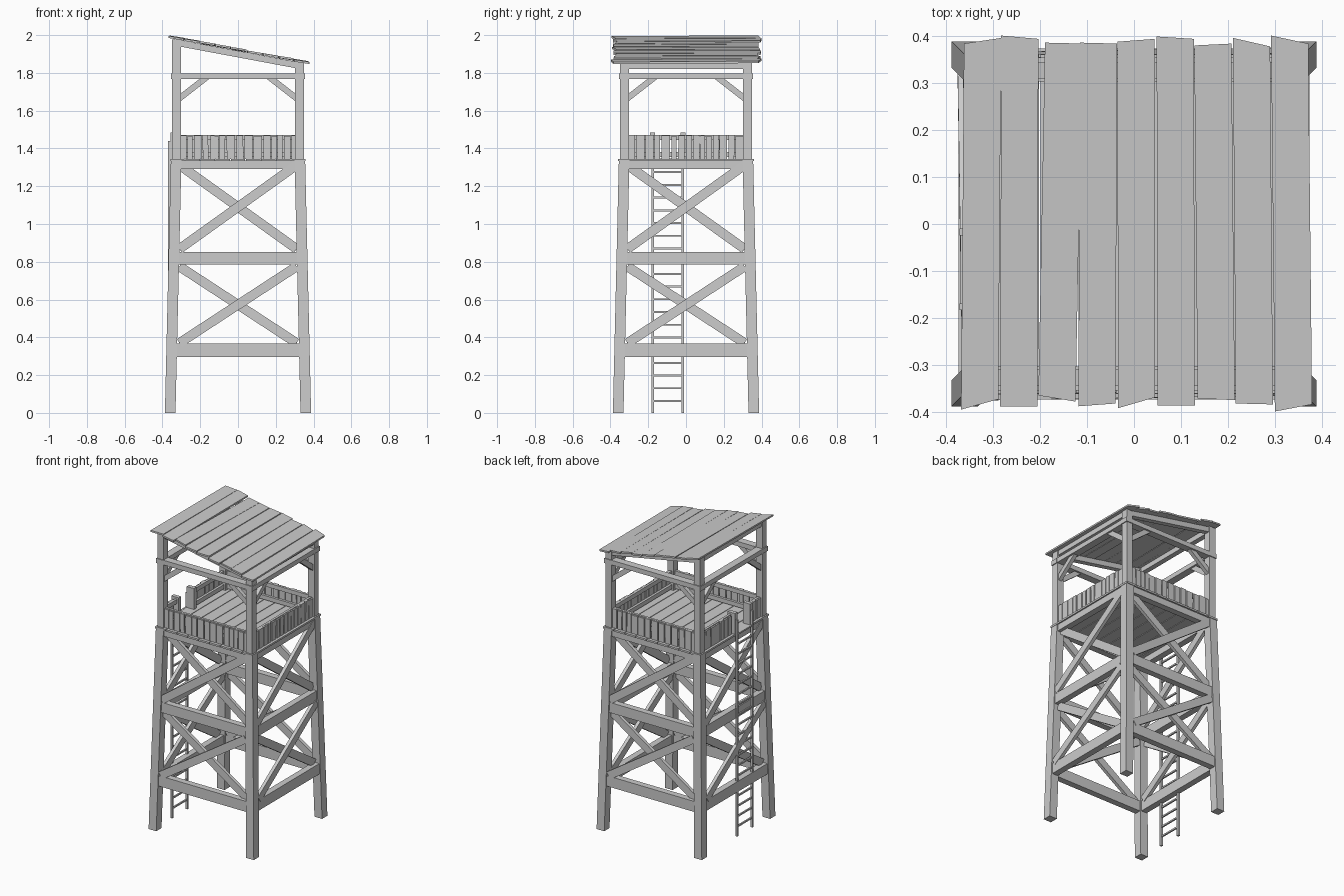
import bpy, bmesh, math, random
from mathutils import Vector, Matrix

if "Cube" in bpy.data.objects:
    bpy.data.objects.remove(bpy.data.objects["Cube"])

random.seed(4)
DECK = 1.345


def turn(k):
    return Matrix.Rotation(k * math.pi / 2, 4, 'Z')


def beam(bm, p, q, w, d, n=(0, -1, 0), m=Matrix()):
    """Box from p to q, thickness d along n, width w across."""
    p, q, n = Vector(p), Vector(q), Vector(n)
    a = (q - p).normalized()
    n = (n - a * n.dot(a)).normalized()
    s = n.cross(a)
    rot = Matrix((s, n, a)).transposed().to_4x4()
    size = Matrix.Diagonal((w, d, (q - p).length, 1))
    bmesh.ops.create_cube(bm, size=1, matrix=m @ Matrix.Translation((p + q) / 2) @ rot @ size)


def slab(bm, top, thick):
    """Four-cornered board given by its top corners."""
    t = [bm.verts.new(v) for v in top]
    b = [bm.verts.new((v[0], v[1], v[2] - thick)) for v in top]
    bm.faces.new(t)
    bm.faces.new(b[::-1])
    for i in range(4):
        j = (i + 1) % 4
        bm.faces.new((t[i], b[i], b[j], t[j]))


def finish(name, bm):
    bmesh.ops.recalc_face_normals(bm, faces=bm.faces)
    me = bpy.data.meshes.new(name)
    bm.to_mesh(me)
    bm.free()
    bpy.context.collection.objects.link(bpy.data.objects.new(name, me))


def leg_at(z):
    return 0.359 - 0.0235 * z


def roof_z(x):
    return 1.998 - 0.187 * (x + 0.367)


# Leaning legs
bm = bmesh.new()
for sx in (-1, 1):
    for sy in (-1, 1):
        for v in bmesh.ops.create_cube(bm, size=1)['verts']:
            z = 1.335 if v.co.z > 0 else 0
            v.co = (sx * leg_at(z) + v.co.x * 0.056, sy * leg_at(z) + v.co.y * 0.056, z)
finish("legs", bm)

# Horizontal beams between the legs
bm = bmesh.new()
for k in range(4):
    for z, h in ((0.332, 0.07), (0.819, 0.068), (1.313, 0.046)):
        c = leg_at(z)
        beam(bm, (-c, -c, z), (c, -c, z), h, 0.042, m=turn(k))
finish("leg_beams", bm)

# Cross braces
bm = bmesh.new()
for k in range(4):
    for lo, hi in ((0.37, 0.775), (0.868, 1.312)):
        for s in (1, -1):
            beam(bm, (-0.31 * s, -leg_at(lo) - 0.013 * s, lo),
                 (0.31 * s, -leg_at(hi) - 0.013 * s, hi), 0.05, 0.022, m=turn(k))
finish("cross_braces", bm)

# Deck boards
bm = bmesh.new()
n, w = 9, 0.72 / 9
for i in range(n):
    x = -0.36 + w * (i + 0.5)
    beam(bm, (x, -0.36, DECK - 0.006), (x, 0.36, DECK - 0.006), w - 0.004, 0.012, (0, 0, 1))
finish("deck_boards", bm)

# Upper corner posts
bm = bmesh.new()
for sx in (-1, 1):
    for y in (-0.326, 0.326):
        x = sx * 0.326
        beam(bm, (x, y, 1.335), (x, y, roof_z(x) - 0.014), 0.046, 0.046)
finish("upper_posts", bm)

# Railing planks and rails, with a gap for the ladder on the left
bm = bmesh.new()
rails = bmesh.new()
for k in range(4):
    x = -0.303
    while x < 0.285:
        w = min(random.uniform(0.026, 0.046), 0.303 - x)
        if not (k == 3 and x + w > 0.022 and x < 0.17):
            c = x + w / 2
            t = random.uniform(-0.002, 0.002)
            beam(bm, (c, -0.336, DECK), (c + t, -0.336, 1.472 - random.uniform(0, 0.006)),
                 w, 0.01, m=turn(k))
        x += w + random.uniform(0.003, 0.01)
    spans = ((-0.31, 0.02), (0.17, 0.31)) if k == 3 else ((-0.31, 0.31),)
    for a, b in spans:
        for z in (1.368, 1.458):
            beam(rails, (a, -0.323, z), (b, -0.323, z), 0.028, 0.016, m=turn(k))
finish("railing_planks", bm)
finish("railing_rails", rails)

# Boards flanking the ladder opening
bm = bmesh.new()
for y in (-0.177, -0.015):
    beam(bm, (-0.331, y, DECK), (-0.331, y, 1.484), 0.054, 0.026)
finish("entrance_boards", bm)

# Ladder
bm = bmesh.new()
for y in (-0.176, -0.017):
    beam(bm, (-0.363, y, 0), (-0.363, y, 1.44), 0.014, 0.014)
for i in range(20):
    z = 0.063 + i * 0.0673
    beam(bm, (-0.363, -0.176, z), (-0.363, -0.017, z), 0.01, 0.01, (0, 0, 1))
finish("ladder", bm)

# Upper tie beams with corner braces
bm = bmesh.new()
braces = bmesh.new()
for k in range(4):
    beam(bm, (-0.355, -0.328, 1.782), (0.355, -0.328, 1.782), 0.031, 0.05, m=turn(k))
    for s in (-1, 1):
        beam(braces, (s * 0.318, -0.328, 1.659), (s * 0.165, -0.328, 1.778), 0.032, 0.026, m=turn(k))
finish("tie_beams", bm)
finish("corner_braces", braces)

# Roof rafters and end purlins
bm = bmesh.new()
for y in (-0.326, 0.326):
    beam(bm, (-0.34, y, roof_z(-0.34) - 0.03), (0.345, y, roof_z(0.345) - 0.03), 0.034, 0.034)
for x in (-0.326, 0.326):
    beam(bm, (x, -0.335, roof_z(x) - 0.03), (x, 0.335, roof_z(x) - 0.03), 0.034, 0.034, (1, 0, 0))
finish("roof_frame", bm)

# Uneven roof boards: back x, front x, then end offsets back-left, back-right, front-right, front-left
boards = (
    (-.361, -.367, .383, .395, -.372, -.394), (-.282, -.284, .400, .393, -.387, -.387),
    (-.189, -.203, .385, .383, -.377, -.364), (-.115, -.118, .385, .383, -.381, -.387),
    (-.035, -.034, .387, .393, -.368, -.391), (.048, .050, .398, .393, -.385, -.385),
    (.128, .135, .379, .383, -.374, -.370), (.210, .216, .395, .377, -.383, -.381),
    (.291, .299, .400, .383, -.383, -.398))
bm = bmesh.new()
for xb, xf, bl, br, fr, fl in boards:
    w = 0.079
    t = [random.uniform(-0.003, 0.002) for _ in range(2)]
    pts = ((xb, bl, t[0]), (xf, fl, t[1]), (xf + w, fr, t[1] + 0.002), (xb + w, br, t[0] + 0.002))
    slab(bm, [(x, y, roof_z(x) + dz) for x, y, dz in pts], 0.011)
finish("roof_boards", bm)
